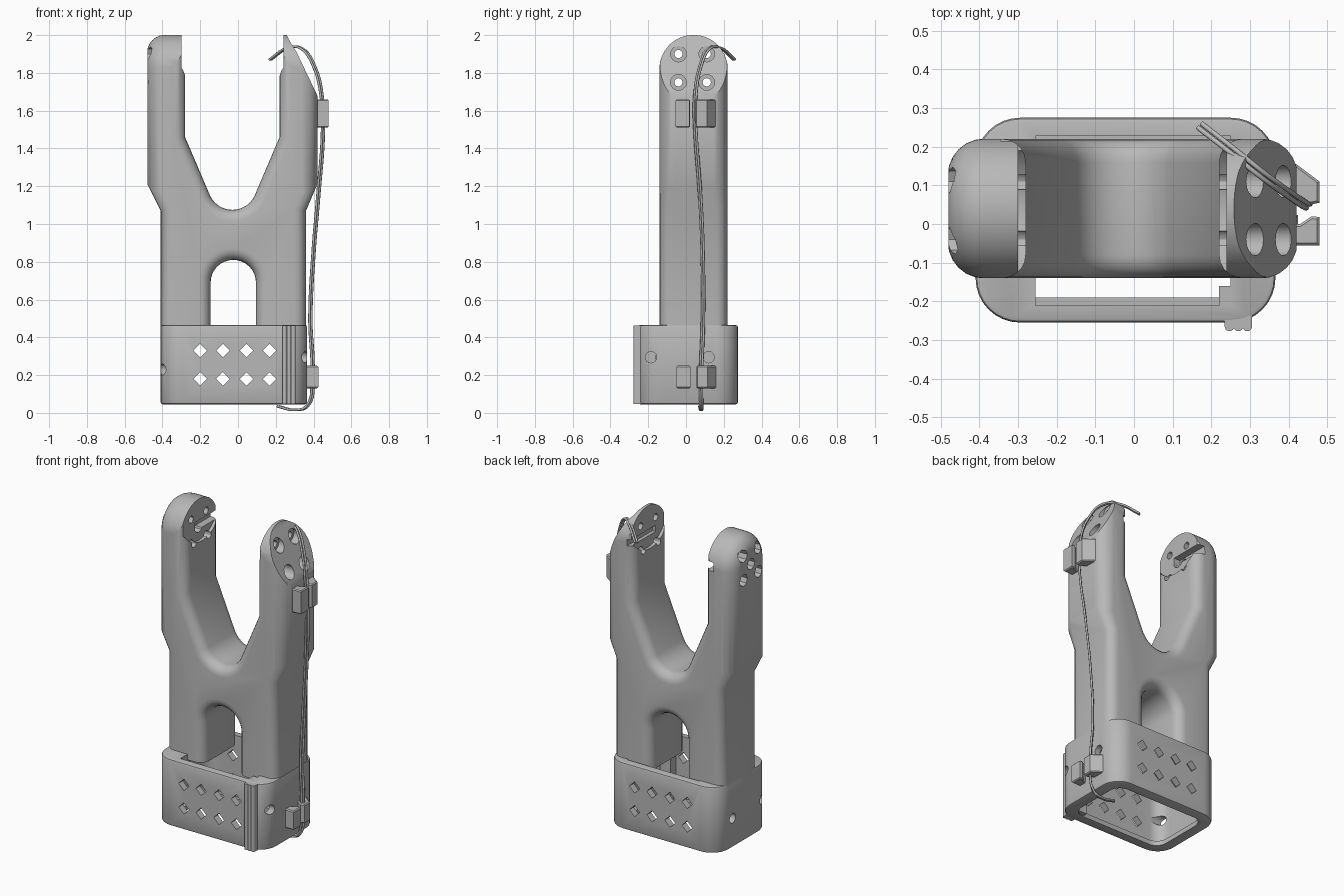
import bpy, bmesh, math
from mathutils import Vector

if "Cube" in bpy.data.objects:
    bpy.data.objects.remove(bpy.data.objects["Cube"])

grey = bpy.data.materials.new("plain grey")
grey.diffuse_color = (0.48, 0.48, 0.48, 1)
grey.use_nodes = True
grey.node_tree.nodes["Principled BSDF"].inputs["Base Color"].default_value = grey.diffuse_color


def finish(bm, name):
    bmesh.ops.recalc_face_normals(bm, faces=bm.faces[:])
    me = bpy.data.meshes.new(name)
    bm.to_mesh(me)
    bm.free()
    ob = bpy.data.objects.new(name, me)
    bpy.context.collection.objects.link(ob)
    me.materials.append(grey)
    return ob


def prism(name, pts, axis, lo, hi, bevel=0, segs=4, skip_below=-9):
    """Extrude a 2D profile along an axis; optionally round the cap edges."""
    def at(p, d):
        return {'X': (d, p[0], p[1]), 'Y': (p[0], d, p[1]), 'Z': (p[0], p[1], d)}[axis]
    k = 'XYZ'.index(axis)
    bm = bmesh.new()
    face = bm.faces.new([bm.verts.new(at(p, lo)) for p in pts])
    ext = bmesh.ops.extrude_face_region(bm, geom=[face])
    step = Vector((0, 0, 0))
    step[k] = hi - lo
    bmesh.ops.translate(bm, verts=[v for v in ext['geom'] if isinstance(v, bmesh.types.BMVert)], vec=step)
    bmesh.ops.recalc_face_normals(bm, faces=bm.faces[:])
    if bevel:
        rim = [e for e in bm.edges if abs(e.verts[0].co[k] - e.verts[1].co[k]) < 1e-6
               and max(v.co.z for v in e.verts) > skip_below]
        bmesh.ops.bevel(bm, geom=rim, offset=bevel, segments=segs, profile=0.5, affect='EDGES')
    return finish(bm, name)


def arc(cx, cy, r, a0, a1, n):
    return [(cx + r * math.cos(math.radians(a0 + (a1 - a0) * i / n)),
             cy + r * math.sin(math.radians(a0 + (a1 - a0) * i / n))) for i in range(n + 1)]


def rounded(x0, x1, y0, y1, r, n=8):
    return (arc(x1 - r, y1 - r, r, 0, 90, n) + arc(x0 + r, y1 - r, r, 90, 180, n)
            + arc(x0 + r, y0 + r, r, 180, 270, n) + arc(x1 - r, y0 + r, r, 270, 360, n))


def rect(a0, a1, b0, b1):
    return [(a0, b0), (a1, b0), (a1, b1), (a0, b1)]


def rod(y, z, r, x0, x1, n=16):
    return prism("cutter", arc(y, z, r, 0, 360 - 360 / n, n - 1), 'X', x0, x1)


def boolean(ob, other, op='DIFFERENCE'):
    m = ob.modifiers.new("cut", 'BOOLEAN')
    m.operation, m.object, m.solver = op, other, 'EXACT'
    bpy.context.view_layer.objects.active = ob
    bpy.ops.object.modifier_apply(modifier=m.name)
    bpy.data.objects.remove(other)


def smooth(ob):
    bpy.ops.object.select_all(action='DESELECT')
    ob.select_set(True)
    bpy.context.view_layer.objects.active = ob
    bpy.ops.object.shade_smooth_by_angle(angle=math.radians(30))


# Forked body: two legs, arch between them, U-shaped valley, two arms
outline = ([(-0.41, 0.43), (-0.41, 1.07), (-0.48, 1.21), (-0.48, 2.12), (-0.28, 2.12), (-0.28, 1.46)]
           + arc(-0.03, 1.205, 0.13, 205, 335, 14)
           + [(0.22, 1.46), (0.22, 2.12), (0.42, 2.12), (0.42, 1.21), (0.36, 1.07), (0.36, 0.43), (0.095, 0.43)]
           + arc(-0.025, 0.69, 0.12, 0, 180, 16) + [(-0.145, 0.43)])
body = prism("forked_body", outline, 'Y', -0.14, 0.22, 0.06, 5, 0.5)

# Round the arm tips
tongue = prism("cutter", [(-0.141, 0.3), (0.221, 0.3)] + arc(0.04, 1.82, 0.181, 0, 180, 28),
               'X', -0.482, 0.423, 0.095, 6, 0.35)
boolean(body, tongue, 'INTERSECT')

# Sloped outer tip of the right arm
boolean(body, prism("cutter", [(0.425, 1.67), (0.31, 1.91), (0.27, 1.975), (0.25, 2.02), (0.25, 2.2), (0.7, 2.2), (0.7, 1.67)],
                    'Y', -0.5, 0.5))

# Round mounting recesses and horn slots on the inner arm faces
boolean(body, rod(0.04, 1.94, 0.2, -0.30, 0.24, 32))
boolean(body, prism("cutter", rect(0.0, 0.3, 1.81, 1.865), 'X', -0.345, -0.25))
boolean(body, prism("cutter", rect(-0.04, 0.3, 1.81, 1.85), 'X', 0.2, 0.262))

# Screw holes and counterbores in both arms
for y in (-0.04, 0.11):
    for z in (1.75, 1.90):
        boolean(body, rod(y, z, 0.022, -0.6, 0.6, 12))
        boolean(body, rod(y, z, 0.038, -0.6, -0.42, 8))
        boolean(body, rod(y, z, 0.042, 0.285, 0.6, 16))
boolean(body, rod(0.035, 1.825, 0.036, -0.6, -0.25, 8))
smooth(body)

# Hollow base sleeve
base = prism("base_sleeve", rounded(-0.41, 0.366, -0.255, 0.275, 0.115), 'Z', 0.045, 0.465, 0.012, 2)
boolean(base, prism("cutter", rounded(-0.375, 0.33, -0.213, 0.233, 0.08), 'Z', 0.075, 0.415))
boolean(base, prism("cutter", rounded(-0.34, 0.295, -0.19, 0.21, 0.07), 'Z', -0.1, 0.2))
boolean(base, prism("cutter", rect(-0.255, 0.25, -0.211, 0.228), 'Z', 0.3, 0.6))

# Diamond openings through the front and back walls
for x in (-0.20, -0.08, 0.045, 0.167):
    for z in (0.18, 0.33):
        d = 0.036
        boolean(base, prism("cutter", [(x - d, z), (x, z - d), (x + d, z), (x, z + d)], 'Y', -0.5, 0.5))

# Side screw holes
for y in (-0.185, 0.12):
    boolean(base, rod(y, 0.295, 0.03, 0.25, 0.6))
    boolean(base, rod(y, 0.23, 0.03, -0.6, -0.3))
smooth(base)

# Hinge post inside the front corner, with three ribs outside
prism("hinge_post", rect(0.22, 0.295, -0.25, -0.16), 'Z', 0.05, 0.462)
for i in range(3):
    x = 0.247 + i * 0.023
    rib = prism("hinge_rib_%d" % (i + 1), [(x - 0.0125, -0.235), (x + 0.0125, -0.235)]
                + arc(x, -0.265, 0.0125, 0, -180, 8), 'Z', 0.047, 0.463)
    smooth(rib)

# Paired cable clips on the right side
for label, x, y, z0, z1 in (("upper", 0.48, 0.0, 1.51, 1.66), ("lower", 0.425, 0.005, 0.13, 0.25)):
    prism(label + "_clip_back", [(x - 0.09, y + 0.165), (x - 0.06, y + 0.155), (x, y + 0.11), (x, y + 0.055),
                                 (x - 0.025, y + 0.05), (x - 0.055, y + 0.07), (x - 0.09, y + 0.07)],
          'Z', z0, z1, 0.006, 1)
    prism(label + "_clip_front", [(x - 0.09, y - 0.055), (x, y - 0.055), (x, y + 0.018),
                                  (x - 0.02, y + 0.02), (x - 0.05, y), (x - 0.09, y)],
          'Z', z0, z1, 0.006, 1)

# Thin twin cable running up the right side
path = [(0.21, 0.075, 0.035), (0.30, 0.08, 0.016), (0.365, 0.08, 0.035), (0.393, 0.08, 0.2),
        (0.383, 0.09, 0.5), (0.40, 0.088, 0.85), (0.425, 0.075, 1.15), (0.45, 0.05, 1.5),
        (0.445, 0.048, 1.66), (0.405, 0.075, 1.83), (0.335, 0.125, 1.93), (0.26, 0.185, 1.93), (0.17, 0.255, 1.87)]
for n, s in (("a", -0.005), ("b", 0.005)):
    cu = bpy.data.curves.new("cable_strand_" + n, 'CURVE')
    cu.dimensions = '3D'
    cu.bevel_depth = 0.0065
    cu.bevel_resolution = 2
    cu.resolution_u = 6
    cu.use_fill_caps = True
    sp = cu.splines.new('BEZIER')
    sp.bezier_points.add(len(path) - 1)
    for p, c in zip(sp.bezier_points, path):
        p.co = (c[0] + s, c[1] + s, c[2])
        p.handle_left_type = p.handle_right_type = 'AUTO'
    cu.materials.append(grey)
    bpy.context.collection.objects.link(bpy.data.objects.new("cable_strand_" + n, cu))
